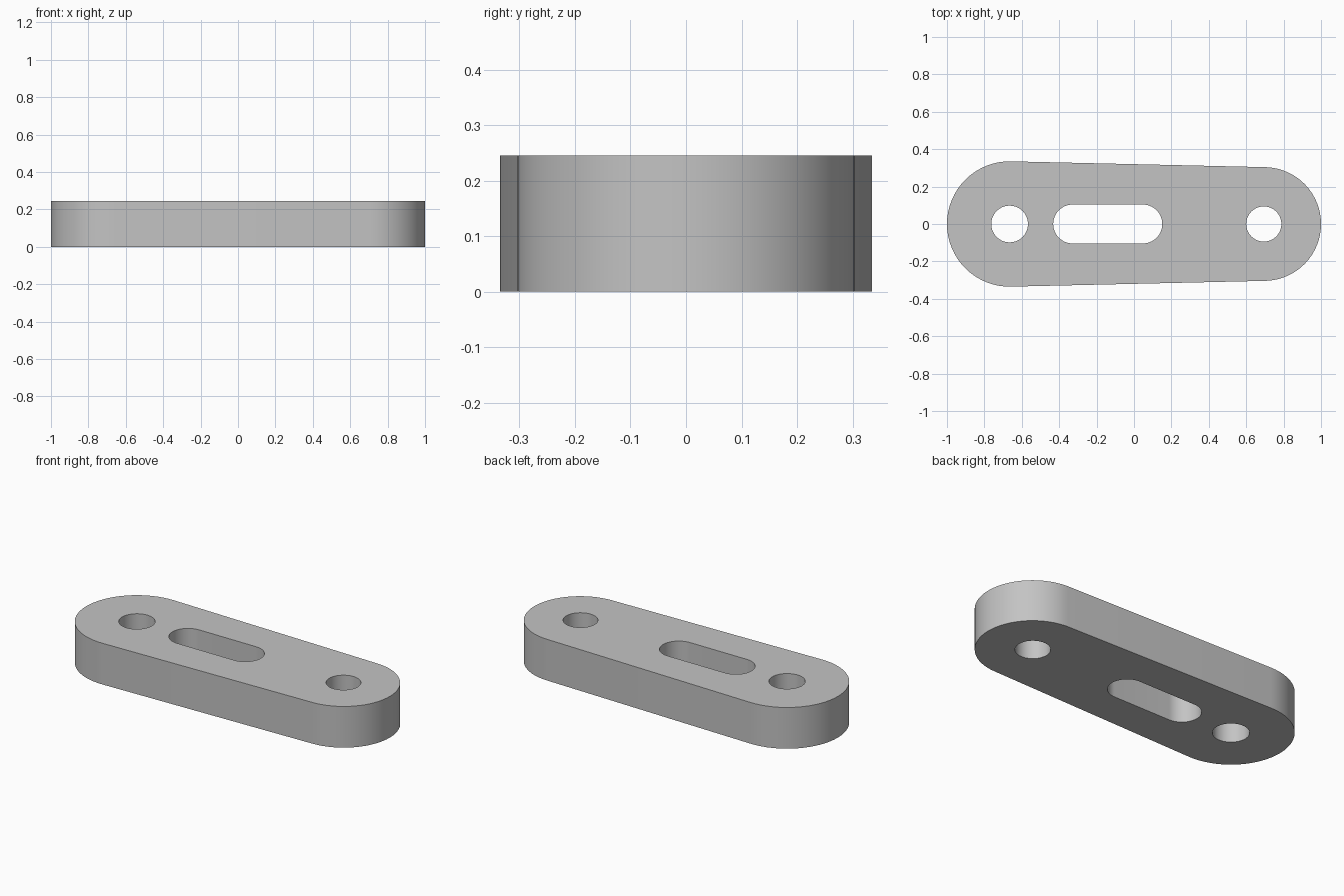
import bpy, bmesh, math

if "Cube" in bpy.data.objects:
    bpy.data.objects.remove(bpy.data.objects["Cube"])

HEIGHT = 0.245
SEG = 32  # segments per half circle


def arc(cx, r, start, end, n=SEG):
    return [(cx + r * math.cos(start + (end - start) * i / n),
             r * math.sin(start + (end - start) * i / n)) for i in range(n + 1)]


def capsule(x1, r1, x2, r2):
    """Two round ends joined by tangent lines."""
    a = math.acos((r1 - r2) / (x2 - x1))
    return arc(x2, r2, -a, a) + arc(x1, r1, a, 2 * math.pi - a)


def circle(cx, r):
    return arc(cx, r, 0, 2 * math.pi, 2 * SEG)[:-1]


# Tapered outline, two round holes and the slot
loops = [
    capsule(-0.665, 0.335, 0.696, 0.304),
    circle(-0.665, 0.098),
    circle(0.694, 0.094),
    capsule(-0.328, 0.104, 0.047, 0.104),
]

bm = bmesh.new()
for pts in loops:
    vs = [bm.verts.new((x, y, 0)) for x, y in pts]
    for i, v in enumerate(vs):
        bm.edges.new((v, vs[(i + 1) % len(vs)]))

# Fill the plate around the openings, then give it thickness
bmesh.ops.triangle_fill(bm, use_beauty=True, use_dissolve=False, edges=bm.edges[:])
ext = bmesh.ops.extrude_face_region(bm, geom=bm.faces[:], use_keep_orig=True)
top = [g for g in ext["geom"] if isinstance(g, bmesh.types.BMVert)]
bmesh.ops.translate(bm, vec=(0, 0, HEIGHT), verts=top)
bmesh.ops.recalc_face_normals(bm, faces=bm.faces[:])

mesh = bpy.data.meshes.new("link_plate")
bm.to_mesh(mesh)
bm.free()
plate = bpy.data.objects.new("link_plate", mesh)
bpy.context.collection.objects.link(plate)

# Plain grey metal
grey = bpy.data.materials.new("grey_metal")
grey.diffuse_color = (0.55, 0.55, 0.55, 1)
grey.use_nodes = True
grey.node_tree.nodes["Principled BSDF"].inputs["Base Color"].default_value = grey.diffuse_color
mesh.materials.append(grey)

# Smooth round walls with crisp rims
bpy.context.view_layer.objects.active = plate
plate.select_set(True)
bpy.ops.object.shade_smooth_by_angle(angle=math.radians(30))
